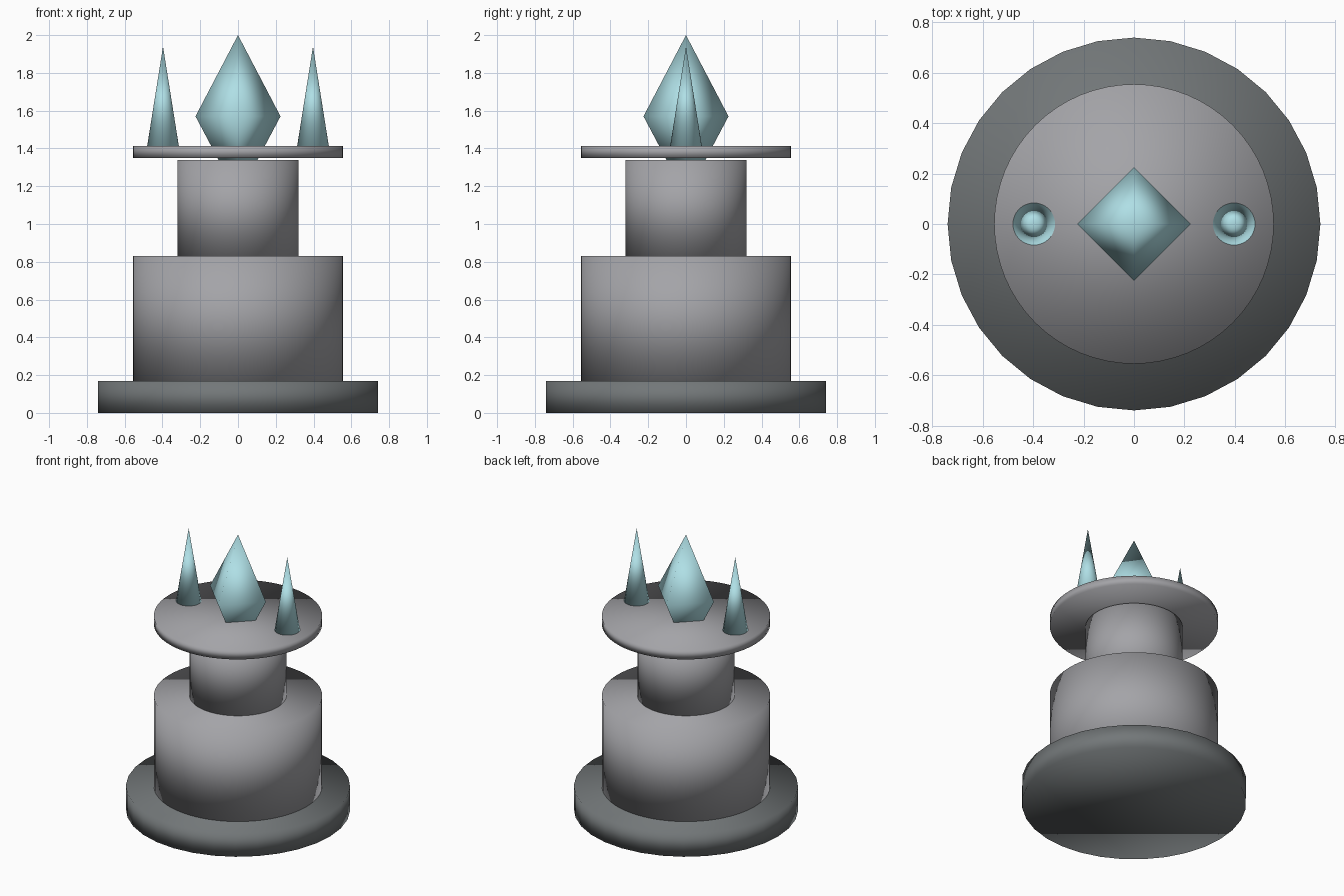
import bpy
import bmesh

cube = bpy.data.objects.get("Cube")
if cube:
    bpy.data.objects.remove(cube, do_unlink=True)


def material(name, rgb):
    mat = bpy.data.materials.new(name)
    mat.use_nodes = True
    color = (*rgb, 1)
    mat.diffuse_color = color
    mat.node_tree.nodes["Principled BSDF"].inputs["Base Color"].default_value = color
    return mat


dark_stone = material("dark stone", (0.17, 0.185, 0.19))
grey_stone = material("grey stone", (0.37, 0.37, 0.39))
ice_blue = material("ice blue", (0.43, 0.74, 0.79))


def solid(name, mat, sides, sections, x=0):
    """Stack of round sections (radius, z), closed at both ends; radius 0 makes a tip."""
    bm = bmesh.new()
    for (r1, z1), (r2, z2) in zip(sections, sections[1:]):
        geom = bmesh.ops.create_cone(bm, segments=sides, radius1=r1, radius2=r2,
                                     depth=z2 - z1, cap_ends=len(sections) == 2)
        bmesh.ops.translate(bm, verts=geom["verts"], vec=(x, 0, (z1 + z2) / 2))
    bmesh.ops.remove_doubles(bm, verts=bm.verts, dist=0.0005)
    bmesh.ops.recalc_face_normals(bm, faces=bm.faces)
    # Shading is smooth all over, rims included
    for face in bm.faces:
        face.smooth = True
    mesh = bpy.data.meshes.new(name)
    bm.to_mesh(mesh)
    bm.free()
    mesh.materials.append(mat)
    obj = bpy.data.objects.new(name, mesh)
    bpy.context.collection.objects.link(obj)
    return obj


# Stepped pedestal
solid("base", dark_stone, 32, [(0.74, 0), (0.74, 0.17)])
solid("lower_drum", grey_stone, 64, [(0.555, 0.17), (0.555, 0.83)])
solid("upper_drum", grey_stone, 64, [(0.32, 0.83), (0.32, 1.34)])
solid("top_plate", grey_stone, 64, [(0.555, 1.35), (0.555, 1.413)])

# Four-sided crystal sunk through the plate
solid("crystal", ice_blue, 4, [(0, 1.145), (0.225, 1.57), (0, 2.0)])

# Spike on each side
for side, x in (("left", 0.397), ("right", -0.397)):
    solid(side + "_spike", ice_blue, 32, [(0.085, 1.405), (0, 1.94)], x)
